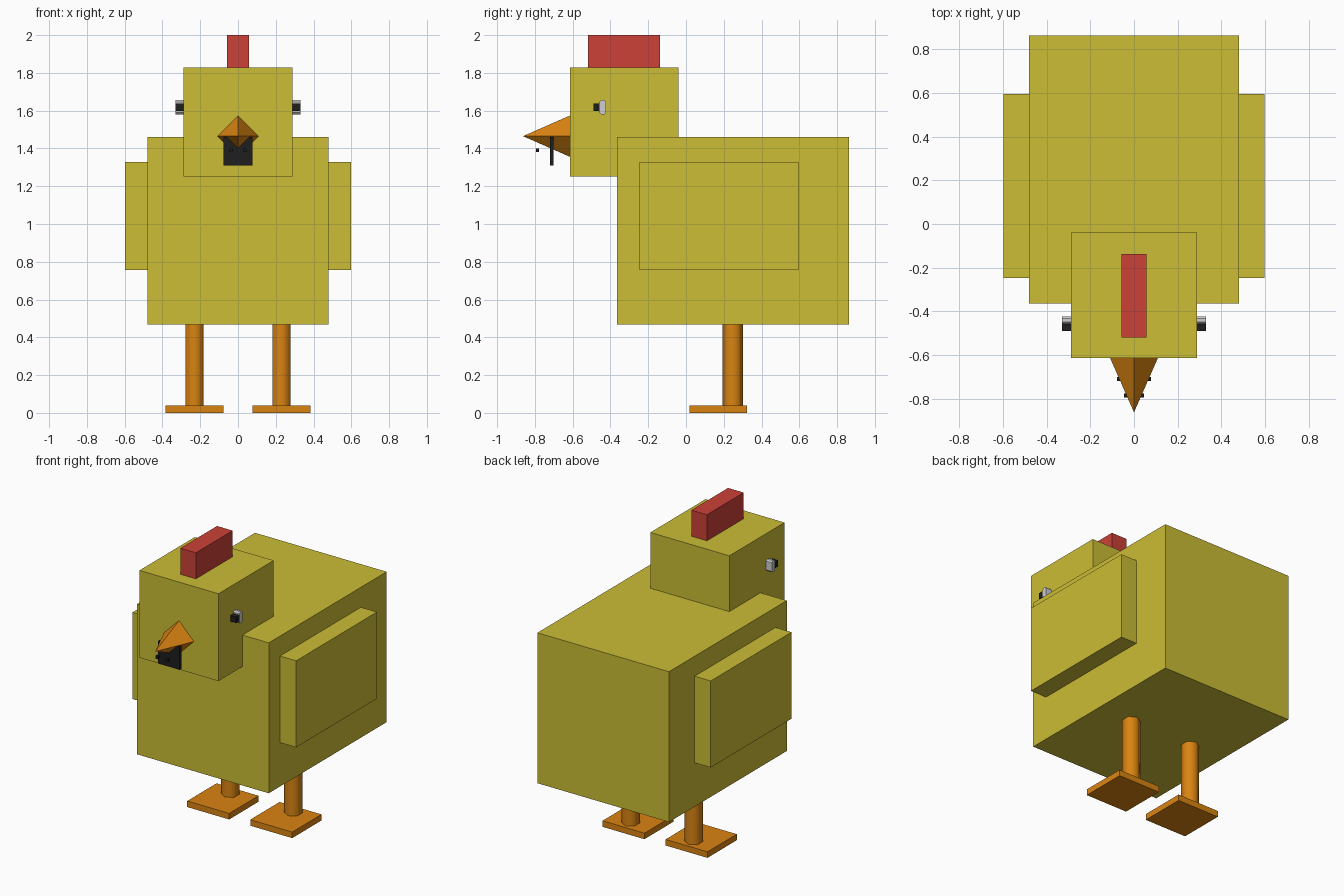
import bpy, bmesh, math

if "Cube" in bpy.data.objects:
    bpy.data.objects.remove(bpy.data.objects["Cube"])


def material(name, rgb):
    m = bpy.data.materials.new(name)
    m.diffuse_color = (*rgb, 1)
    m.use_nodes = True
    m.node_tree.nodes["Principled BSDF"].inputs["Base Color"].default_value = m.diffuse_color
    return m


YELLOW = material("yellow", (0.60, 0.51, 0.036))
RED = material("red", (0.60, 0.053, 0.038))
ORANGE = material("orange", (0.70, 0.23, 0.006))
BLACK = material("black", (0.013, 0.013, 0.013))
WHITE = material("light_grey", (0.62, 0.62, 0.62))


def finish(name, bm, mat):
    me = bpy.data.meshes.new(name)
    bm.to_mesh(me)
    bm.free()
    me.materials.append(mat)
    ob = bpy.data.objects.new(name, me)
    bpy.context.collection.objects.link(ob)
    return ob


def box(name, mat, xs, ys, zs, chamfer=0):
    """Box between the given limits; chamfer cuts the edges running along x."""
    bm = bmesh.new()
    bmesh.ops.create_cube(bm, size=1)
    for v in bm.verts:
        for i, (lo, hi) in enumerate((xs, ys, zs)):
            v.co[i] = lo if v.co[i] < 0 else hi
    if chamfer:
        edges = [e for e in bm.edges
                 if abs(e.verts[0].co.x - e.verts[1].co.x) > 1e-4]
        bmesh.ops.bevel(bm, geom=edges, offset=chamfer, segments=1,
                        affect='EDGES')
    return finish(name, bm, mat)


def cone(name, mat, sides, r1, r2, depth, location, rotation=(0, 0, 0)):
    bpy.ops.mesh.primitive_cone_add(vertices=sides, radius1=r1, radius2=r2,
                                    depth=depth, location=location,
                                    rotation=rotation)
    ob = bpy.context.object
    ob.name = name
    ob.data.materials.append(mat)
    bpy.ops.object.shade_smooth_by_angle(angle=math.radians(65))
    return ob


# Body, head and comb
box("body", YELLOW, (-0.48, 0.48), (-0.365, 0.863), (0.468, 1.46))
box("head", YELLOW, (-0.288, 0.288), (-0.615, -0.04), (1.252, 1.828))
box("comb", RED, (-0.057, 0.057), (-0.52, -0.137), (1.82, 2.0))

# Beak with its tip forward
cone("beak", ORANGE, 4, 0.11, 0, 0.25, (0, -0.738, 1.465),
     (math.radians(90), 0, 0))

# Dark plate under the beak
box("wattle", BLACK, (-0.078, 0.078), (-0.72, -0.702), (1.31, 1.46))

for side, s in (("left", 1), ("right", -1)):
    def span(a, b):
        return tuple(sorted((s * a, s * b)))

    # Wings
    box(side + "_wing", YELLOW, span(0.47, 0.597), (-0.247, 0.595),
        (0.757, 1.328))

    # Eyes with pupils in front
    box(side + "_eye", WHITE, span(0.28, 0.33), (-0.458, -0.424),
        (1.58, 1.656), chamfer=0.009)
    box(side + "_pupil", BLACK, span(0.28, 0.33), (-0.49, -0.45),
        (1.598, 1.638))

    # Nostrils
    box(side + "_nostril", BLACK, span(0.026, 0.046), (-0.795, -0.777),
        (1.38, 1.4))

    # Legs and feet
    cone(side + "_leg", ORANGE, 6, 0.055, 0.055, 0.45,
         (s * 0.23, 0.248, 0.255))
    box(side + "_foot", ORANGE, span(0.077, 0.383), (0.018, 0.323),
        (0, 0.04))
